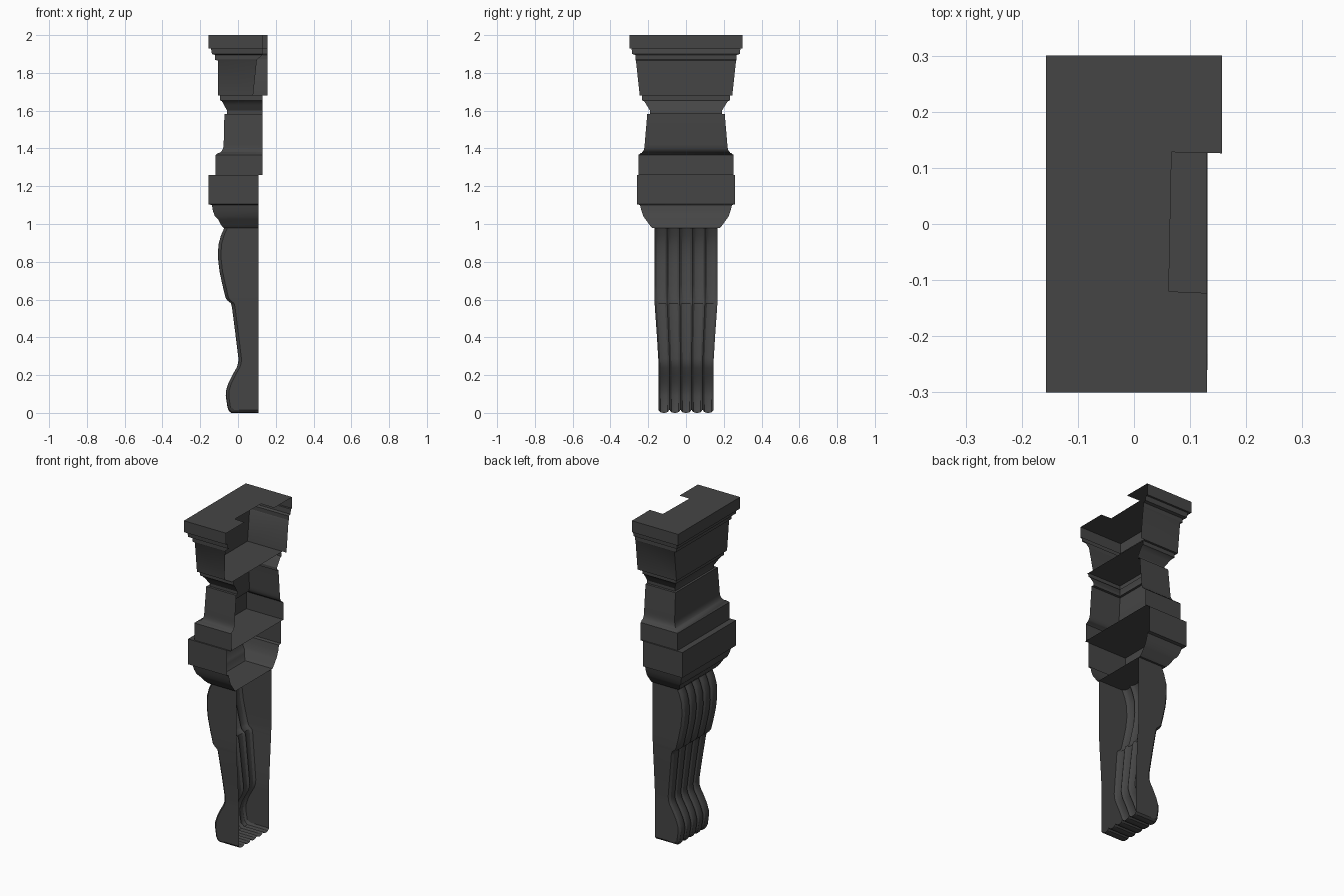
import bpy, math

mat = bpy.data.materials.new("charcoal")
mat.diffuse_color = (0.06, 0.06, 0.06, 1)


def make(name, verts, faces):
    me = bpy.data.meshes.new(name)
    me.from_pydata(verts, [], faces)
    me.materials.append(mat)
    ob = bpy.data.objects.new(name, me)
    bpy.context.collection.objects.link(ob)
    bpy.ops.object.select_all(action='DESELECT')
    ob.select_set(True)
    bpy.context.view_layer.objects.active = ob
    bpy.ops.object.mode_set(mode='EDIT')
    bpy.ops.mesh.select_all(action='SELECT')
    bpy.ops.mesh.normals_make_consistent(inside=False)
    bpy.ops.object.mode_set(mode='OBJECT')
    bpy.ops.object.shade_smooth_by_angle(angle=math.radians(30))
    return ob


def moulding(name, profile, back_left, back_right):
    """Three-sided shell, open at the back; profile rows are (z, front x, half width)."""
    verts, faces = [], []
    for z, xf, w in profile:
        bl = back_left(z) if callable(back_left) else back_left
        verts += [(bl, -w, z), (xf, -w, z), (xf, w, z), (back_right, w, z)]
    for i in range(len(profile) - 1):
        for k in range(3):
            a = i * 4 + k
            faces.append((a, a + 1, a + 5, a + 4))
    return make(name, verts, faces)


def plate(name, outline, z):
    return make(name, [(x, y, z) for x, y in outline], [tuple(range(len(outline)))])


# Capital with its broken left back edge
moulding("capital", [
    (1.68, -0.107, 0.245), (1.865, -0.107, 0.265), (1.87, -0.122, 0.268),
    (1.895, -0.122, 0.268), (1.9, -0.138, 0.285), (1.93, -0.143, 0.288),
    (1.93, -0.157, 0.30), (2.0, -0.157, 0.30)],
    lambda z: 0.13 if z > 1.88 else 0.08 + 0.02 * (z - 1.68) / 0.19, 0.157)
plate("capital_top", [
    (0.157, 0.30), (-0.157, 0.30), (-0.157, -0.30), (0.13, -0.30),
    (0.13, -0.123), (0.062, -0.12), (0.067, 0.128), (0.157, 0.126)], 2.0)
plate("capital_floor", [(0.13, -0.245), (-0.107, -0.245), (-0.107, 0.245), (0.13, 0.245)], 1.68)

# Neck and flared shaft
neck = [(1.68, -0.095, 0.232), (1.655, -0.095, 0.232), (1.65, -0.085, 0.222)]
for i in range(1, 6):
    a = math.radians(18 * i)
    neck.append((1.645 - 0.045 * math.sin(a), -0.058 - 0.024 * (1 - math.sin(a)),
                 0.19 + 0.028 * (1 - math.sin(a))))
neck += [(1.583, -0.058, 0.19), (1.583, -0.072, 0.205), (1.42, -0.076, 0.219)]
for i in range(1, 6):
    a = math.radians(18 * i)
    neck.append((1.42 - 0.045 * math.sin(a), -0.076 - 0.03 * (1 - math.cos(a)),
                 0.219 + 0.022 * (1 - math.cos(a))))
neck += [(1.365, -0.12, 0.252), (1.26, -0.12, 0.252)]
moulding("neck_and_shaft", neck, 0.131, 0.131)

# Projecting block above the leg
plate("block_top", [(0.131, -0.26), (-0.157, -0.26), (-0.157, 0.26), (0.131, 0.26)], 1.26)
moulding("block", [
    (1.26, -0.157, 0.26), (1.105, -0.157, 0.26), (1.1, -0.138, 0.243),
    (1.07, -0.133, 0.236), (1.04, -0.122, 0.225), (1.025, -0.105, 0.215),
    (1.01, -0.098, 0.203), (0.995, -0.09, 0.193), (0.98, -0.077, 0.18)], 0.108, 0.108)
plate("block_floor", [(0.108, -0.18), (-0.077, -0.18), (-0.077, 0.18), (0.108, 0.18)], 0.98)

# Fluted leg: rows are (z, front x, half width); the last rows curl under the foot
leg = [(0.98, -0.072, 0.168), (0.94, -0.09, 0.168), (0.89, -0.104, 0.168),
       (0.82, -0.106, 0.168), (0.75, -0.098, 0.168), (0.68, -0.083, 0.168),
       (0.61, -0.066, 0.168), (0.597, -0.058, 0.167), (0.58, -0.037, 0.166),
       (0.56, -0.032, 0.165), (0.42, -0.014, 0.155), (0.29, 0.002, 0.147),
       (0.265, 0.001, 0.146), (0.24, -0.007, 0.146), (0.20, -0.03, 0.146),
       (0.16, -0.05, 0.146), (0.12, -0.063, 0.146), (0.09, -0.065, 0.146),
       (0.03, -0.056, 0.146), (0.01, -0.048, 0.146), (0.0, -0.036, 0.146),
       (0.0, 0.108, 0.146)]
ribs, seg, depth = 5, 6, 0.016
verts, faces = [], []
cols = ribs * seg + 1
for r, (z, xf, w) in enumerate(leg):
    for c in range(cols):
        t = (c % seg) / seg * 2 - 1
        d = depth * (1 - math.sqrt(1 - t * t))
        last = r == len(leg) - 1
        verts.append((xf if last else xf + d, -w + 2 * w * c / (cols - 1),
                      z + (d if z < 0.02 else 0)))
for r in range(len(leg) - 1):
    for c in range(cols - 1):
        a = r * cols + c
        faces.append((a, a + 1, a + cols + 1, a + cols))
# flat sides of the leg
for c in (0, cols - 1):
    base = len(verts)
    for z, xf, w in leg[:-1]:
        verts.append((0.108, w if c else -w, z + (depth if z < 0.02 else 0)))
    for r in range(len(leg) - 2):
        faces.append((r * cols + c, (r + 1) * cols + c, base + r + 1, base + r))
make("fluted_leg", verts, faces)
